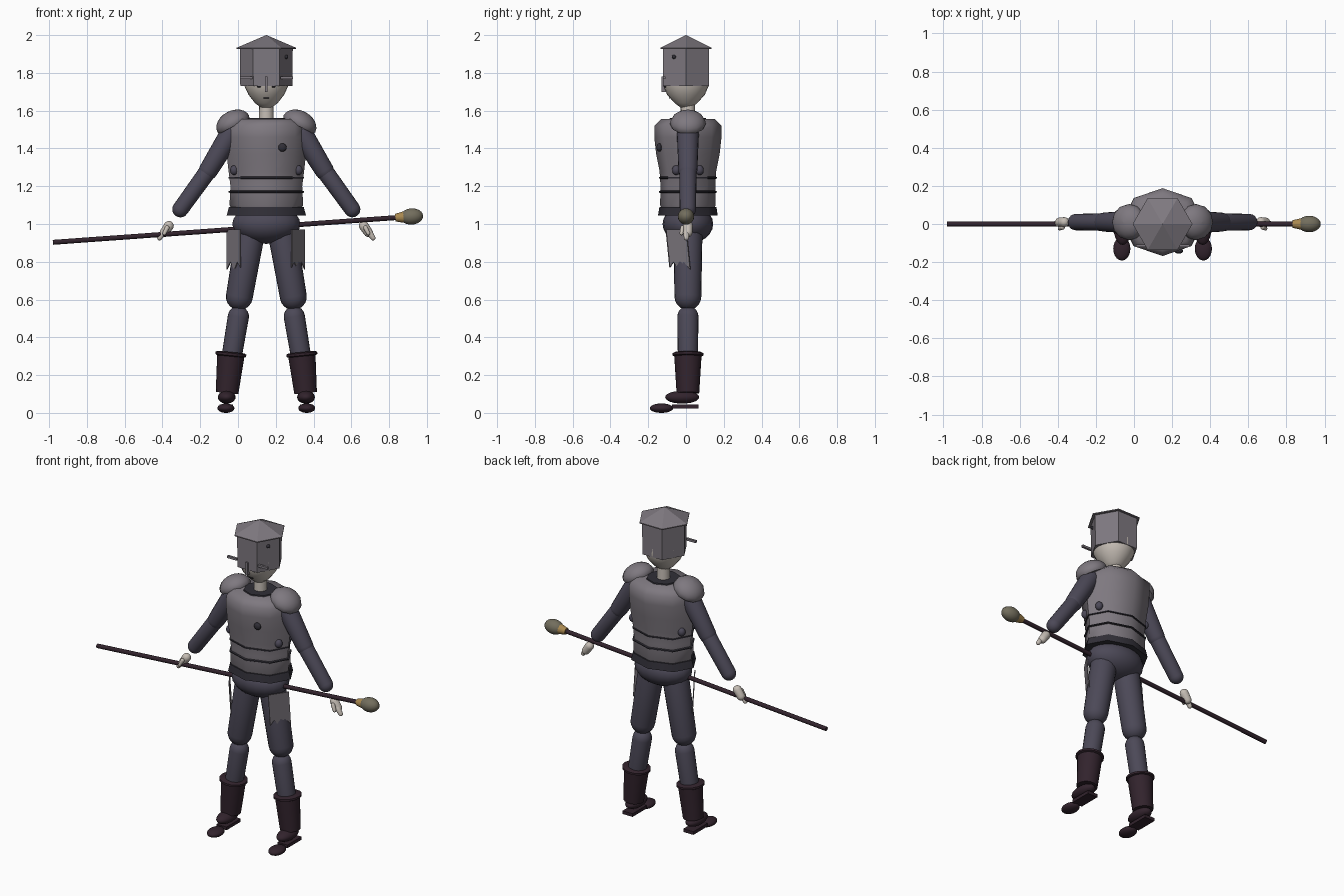
import bpy, bmesh, math
from mathutils import Vector, Matrix

cube = bpy.data.objects.get("Cube")
if cube:
    bpy.data.objects.remove(cube)

CX, CY = 0.15, 0.01  # body axis


def material(name, r, g, b):
    m = bpy.data.materials.new(name)
    m.use_nodes = True
    m.diffuse_color = (r, g, b, 1)
    m.node_tree.nodes["Principled BSDF"].inputs["Base Color"].default_value = (r, g, b, 1)
    return m


STEEL = material("worn steel", 0.21, 0.19, 0.215)
CLOTH = material("slate cloth", 0.072, 0.066, 0.096)
DARK = material("dark trim", 0.03, 0.028, 0.038)
LEATHER = material("plum leather", 0.032, 0.017, 0.026)
SKIN = material("pale skin", 0.56, 0.51, 0.46)
BRASS = material("brass", 0.4, 0.25, 0.08)
BULB = material("olive grey", 0.17, 0.155, 0.11)


def finish(name, bm, mat, matrix=Matrix(), angle=50):
    bmesh.ops.recalc_face_normals(bm, faces=bm.faces)
    mesh = bpy.data.meshes.new(name)
    bm.to_mesh(mesh)
    bm.free()
    mesh.transform(matrix)
    mesh.materials.append(mat)
    obj = bpy.data.objects.new(name, mesh)
    bpy.context.collection.objects.link(obj)
    if angle:
        bpy.ops.object.select_all(action="DESELECT")
        obj.select_set(True)
        bpy.context.view_layer.objects.active = obj
        bpy.ops.object.shade_smooth_by_angle(angle=math.radians(angle))
    return obj


def lathe(name, profile, mat, sides=20, matrix=Matrix(), angle=50):
    """Stack of (x radius, y radius, z) rings with closed ends."""
    bm = bmesh.new()
    rings = []
    for rx, ry, z in profile:
        rings.append([bm.verts.new((rx * math.cos(i * math.tau / sides),
                                    ry * math.sin(i * math.tau / sides), z))
                      for i in range(sides)])
    for low, high in zip(rings, rings[1:]):
        for i in range(sides):
            j = (i + 1) % sides
            bm.faces.new((low[i], low[j], high[j], high[i]))
    bm.faces.new(rings[0])
    bm.faces.new(rings[-1])
    bmesh.ops.remove_doubles(bm, verts=bm.verts, dist=1e-5)
    return finish(name, bm, mat, matrix, angle)


def along(a, b):
    a, b = Vector(a), Vector(b)
    return Matrix.Translation(a) @ (b - a).to_track_quat("Z", "Y").to_matrix().to_4x4()


def limb(name, a, b, ra, rb, mat, steps=5):
    """Capsule from a to b."""
    length = (Vector(b) - Vector(a)).length
    prof = []
    for base, r, start in ((0, ra, -90), (length, rb, 0)):
        for k in range(steps + 1):
            t = math.radians(start + 90 * k / steps)
            c = max(math.cos(t), 0.001) * r
            prof.append((c, c, base + r * math.sin(t)))
    return lathe(name, prof, mat, 20, along(a, b))


def rod(name, a, b, ra, rb, mat, sides=12):
    return lathe(name, [(ra, ra, 0), (rb, rb, (Vector(b) - Vector(a)).length)],
                 mat, sides, along(a, b))


def ball(name, loc, radii, mat, rot=Matrix()):
    bm = bmesh.new()
    bmesh.ops.create_uvsphere(bm, u_segments=20, v_segments=12, radius=1)
    return finish(name, bm, mat, Matrix.Translation(loc) @ rot @ Matrix.Diagonal((*radii, 1)))


def box(name, loc, size, mat):
    bm = bmesh.new()
    bmesh.ops.create_cube(bm, size=1)
    return finish(name, bm, mat, Matrix.Translation(loc) @ Matrix.Diagonal((*size, 1)), 0)


BODY = Matrix.Translation((CX, CY, 0))
HEAD = Matrix.Translation((CX, 0, 0))

# Head and neck
lathe("head", [(0.004, 0.004, 1.61), (0.03, 0.03, 1.617), (0.06, 0.06, 1.64),
               (0.095, 0.1, 1.685), (0.118, 0.122, 1.735), (0.12, 0.122, 1.78),
               (0.1, 0.1, 1.85), (0.004, 0.004, 1.9)], SKIN, 24, HEAD)
rod("neck", (CX, CY, 1.52), (CX, CY, 1.66), 0.04, 0.037, SKIN, 16)
box("mouth", (CX, -0.083, 1.668), (0.03, 0.012, 0.005), DARK)

# Six-sided helmet with pointed lid
lathe("helmet", [(0.138, 0.14, 1.73), (0.14, 0.142, 1.93)], STEEL, 6, HEAD, 30)
lathe("helmet_lid", [(0.157, 0.157, 1.927), (0.157, 0.157, 1.933), (0.001, 0.001, 2.0)],
      STEEL, 6, HEAD, 0)
box("nose_guard", (CX, -0.118, 1.74), (0.014, 0.026, 0.08), STEEL)
ball("helmet_rivet", (CX + 0.105, -0.064, 1.885), (0.011, 0.011, 0.011), DARK)

# Breastplate, bands and hem
lathe("torso", [(0.17, 0.13, 1.06), (0.195, 0.147, 1.1), (0.19, 0.145, 1.2),
                (0.2, 0.15, 1.28), (0.21, 0.168, 1.37), (0.215, 0.178, 1.46),
                (0.213, 0.178, 1.52), (0.17, 0.143, 1.555)], STEEL, 8, BODY)
lathe("collar", [(0.105, 0.1, 1.54), (0.1, 0.095, 1.562)], DARK, 8, BODY)
lathe("torso_hem", [(0.21, 0.158, 1.045), (0.198, 0.151, 1.09)], DARK, 8, BODY)
for k, z in enumerate((1.17, 1.245)):
    lathe(f"waist_band_{k}", [(0.19, 0.145, z - 0.007), (0.2, 0.153, z - 0.003),
                              (0.2, 0.153, z + 0.003), (0.19, 0.145, z + 0.007)], DARK, 8, BODY)
ball("chest_stud", (CX + 0.085, -0.142, 1.405), (0.022, 0.014, 0.022), DARK)
for x in (-1, 1):
    for y in (-1, 1):
        ball("side_gap", (CX + x * 0.17, CY + y * 0.062, 1.285), (0.022, 0.022, 0.026), CLOTH)

# Hips
ball("hips", (CX, CY, 1.0), (0.18, 0.134, 0.105), CLOTH)

for s, side in ((1, "left"), (-1, "right")):
    def at(x, y, z):
        return (CX + s * x, CY + y, z)

    # Eye, brow and visor bar
    ball(side + "_eye", at(0.038, -0.118, 1.728), (0.012, 0.01, 0.006), DARK)
    box(side + "_visor_bar", at(0.107, -0.125, 1.775), (0.066, 0.014, 0.014), STEEL)

    # Domed shoulder plate, tipped outward
    tilt = Matrix.Rotation(s * math.radians(28), 4, "Y")
    dome = [(0.09, 0.09, -0.012)]
    for k in range(7):
        t = math.radians(15 * k)
        c = max(math.cos(t), 0.001) * 0.095
        dome.append((c, c, 0.07 * math.sin(t)))
    lathe(side + "_shoulder_plate", dome, STEEL, 12,
          Matrix.Translation(at(0.175, 0, 1.53)) @ tilt)

    # Arm and hand
    limb(side + "_upper_arm", at(0.19, 0, 1.475), at(0.308, 0, 1.282), 0.058, 0.05, CLOTH)
    limb(side + "_forearm", at(0.308, 0, 1.282), at(0.455, 0, 1.078), 0.046, 0.043, CLOTH)
    limb(side + "_palm", at(0.516, 0, 0.99), at(0.54, 0, 0.955), 0.026, 0.024, SKIN)
    limb(side + "_fingers", at(0.545, -0.008, 0.955), at(0.565, -0.008, 0.926), 0.017, 0.013, SKIN)
    limb(side + "_thumb", at(0.525, -0.028, 0.98), at(0.54, -0.034, 0.95), 0.012, 0.01, SKIN)

    # Leg
    limb(side + "_thigh", at(0.085, 0, 0.95), at(0.143, 0, 0.615), 0.077, 0.071, CLOTH)
    limb(side + "_shin", at(0.148, 0, 0.51), at(0.2, 0, 0.2), 0.056, 0.052, CLOTH)

    # Boot with cuff, foot and sole
    rod(side + "_boot", at(0.208, 0, 0.105), at(0.187, 0, 0.315), 0.06, 0.073, LEATHER, 16)
    lathe(side + "_boot_cuff", [(0.07, 0.07, -0.012), (0.082, 0.082, -0.006),
                                (0.082, 0.082, 0.006), (0.07, 0.07, 0.012)], LEATHER, 16,
          along(at(0.188, 0, 0.31), at(0.178, 0, 0.41)))
    ball(side + "_foot", at(0.21, -0.03, 0.083), (0.047, 0.09, 0.034), LEATHER)
    box(side + "_sole", at(0.212, -0.015, 0.034), (0.07, 0.14, 0.02), LEATHER)
    ball(side + "_toe", at(0.214, -0.14, 0.025), (0.045, 0.062, 0.025), LEATHER)

    # Hanging hip plate with a notched lower edge
    outline = ((0, 0.97), (1, 0.97), (1, 0.76), (0.72, 0.8), (0.45, 0.755), (0.2, 0.8), (0, 0.77))
    bm = bmesh.new()
    face = bm.faces.new([bm.verts.new(at(0.135 + 0.07 * u, -0.115 + 0.105 * u + 0.1 * (0.97 - z), z))
                         for u, z in outline])
    face.normal_update()
    push = face.normal * 0.006
    back = bmesh.ops.extrude_face_region(bm, geom=[face])
    for v in back["geom"]:
        if isinstance(v, bmesh.types.BMVert):
            v.co += push
    finish(side + "_hip_plate", bm, STEEL, angle=0)

# Staff with brass collar and bulb
tail, tip = Vector((-0.98, 0, 0.903)), Vector((0.98, 0, 1.044))
rod("staff", tail, tail.lerp(tip, 0.95), 0.013, 0.013, LEATHER)
rod("staff_collar", tail.lerp(tip, 0.925), tail.lerp(tip, 0.96), 0.02, 0.036, BRASS, 12)
slope = Matrix.Rotation(-math.atan2(tip.z - tail.z, tip.x - tail.x), 4, "Y")
ball("staff_bulb", tail.lerp(tip, 0.969), (0.061, 0.043, 0.043), BULB, slope)
